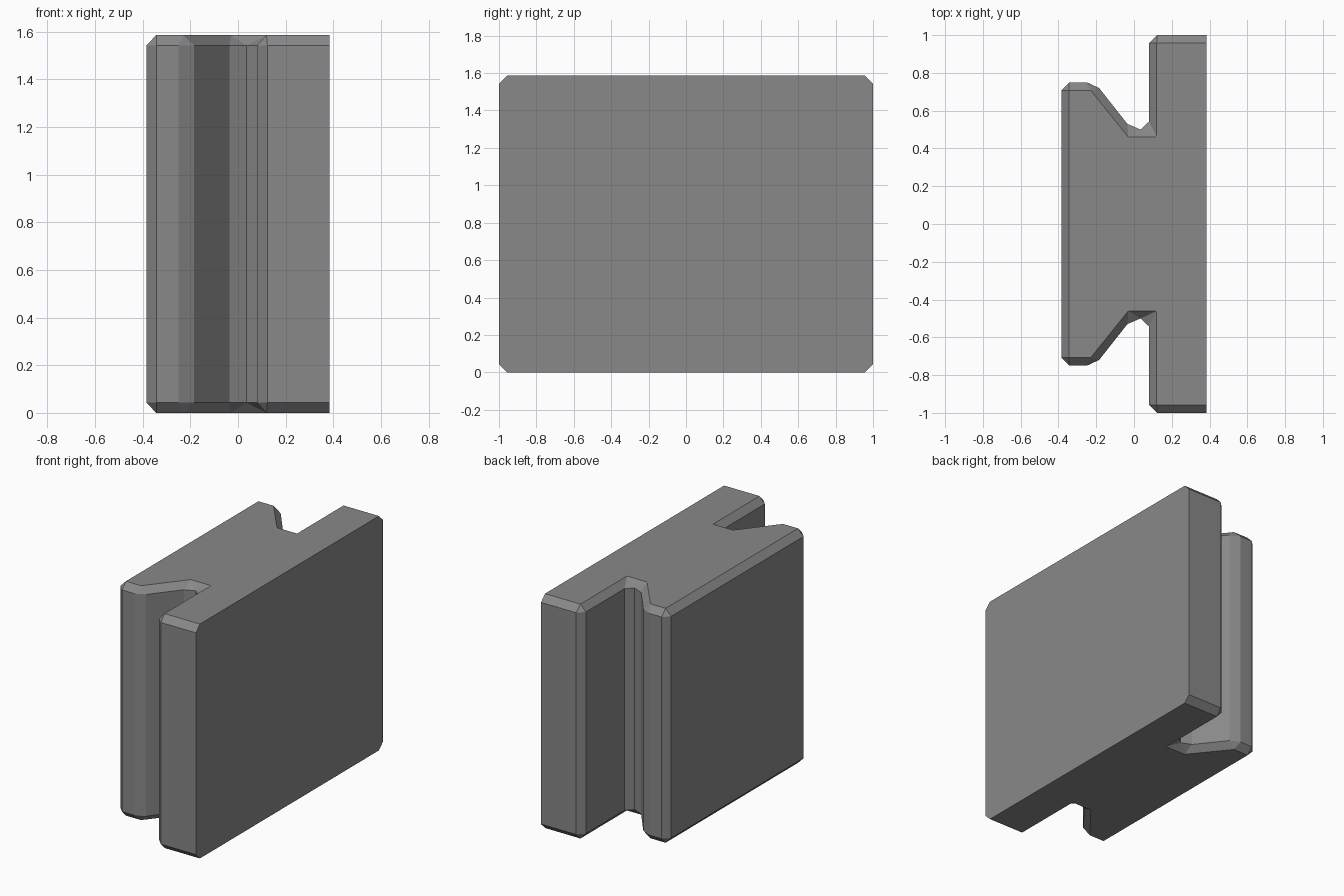
import bpy, bmesh

if "Cube" in bpy.data.objects:
    bpy.data.objects.remove(bpy.data.objects["Cube"])

H, C = 1.586, 0.043  # height and chamfer size

# Half profile: (inset corner on the caps, wall points around that corner)
half = [
    ((.385, .957), [(.385, 1.0)]),
    ((.12, .957), [(.123, 1.0), (.08, .957)]),
    ((.12, .46), [(.08, .543), (.035, .5)]),
    ((-.03, .46), [(.035, .5), (-.035, .53)]),
    ((-.23, .708), [(-.185, .72), (-.25, .75)]),
    ((-.343, .708), [(-.343, .75), (-.385, .708)]),
]


def flip(p):
    return (p[0], -p[1])


corners = half + [(flip(i), [flip(p) for p in reversed(o)]) for i, o in reversed(half)]
n = len(corners)
bm = bmesh.new()


def face(pts):
    bm.faces.new([bm.verts.new(p) for p in pts])


# Caps with chamfered rims
for z_cap, z_wall in ((H, H - C), (0, C)):
    face([(*i, z_cap) for i, o in corners])
    for k in range(n):
        i, o = corners[k]
        j, q = corners[(k + 1) % n]
        if len(o) == 2:
            face([(*i, z_cap), (*o[0], z_wall), (*o[1], z_wall)])
        pts = [(*i, z_cap), (*o[-1], z_wall)]
        if q[0] != o[-1]:
            pts.append((*q[0], z_wall))
        face(pts + [(*j, z_cap)])

# Upright walls
ring = [p for i, o in corners for p in o]
for a, b in zip(ring, ring[1:] + ring[:1]):
    if a != b:
        face([(*a, C), (*b, C), (*b, H - C), (*a, H - C)])

bmesh.ops.remove_doubles(bm, verts=bm.verts, dist=1e-4)
bmesh.ops.recalc_face_normals(bm, faces=bm.faces)

mesh = bpy.data.meshes.new("grooved_block")
bm.to_mesh(mesh)
bm.free()

# Dark grey finish
mat = bpy.data.materials.new("dark_grey")
mat.diffuse_color = (0.25, 0.25, 0.25, 1)
mat.use_nodes = True
mat.node_tree.nodes["Principled BSDF"].inputs["Base Color"].default_value = mat.diffuse_color
mesh.materials.append(mat)
bpy.context.collection.objects.link(bpy.data.objects.new("grooved_block", mesh))
